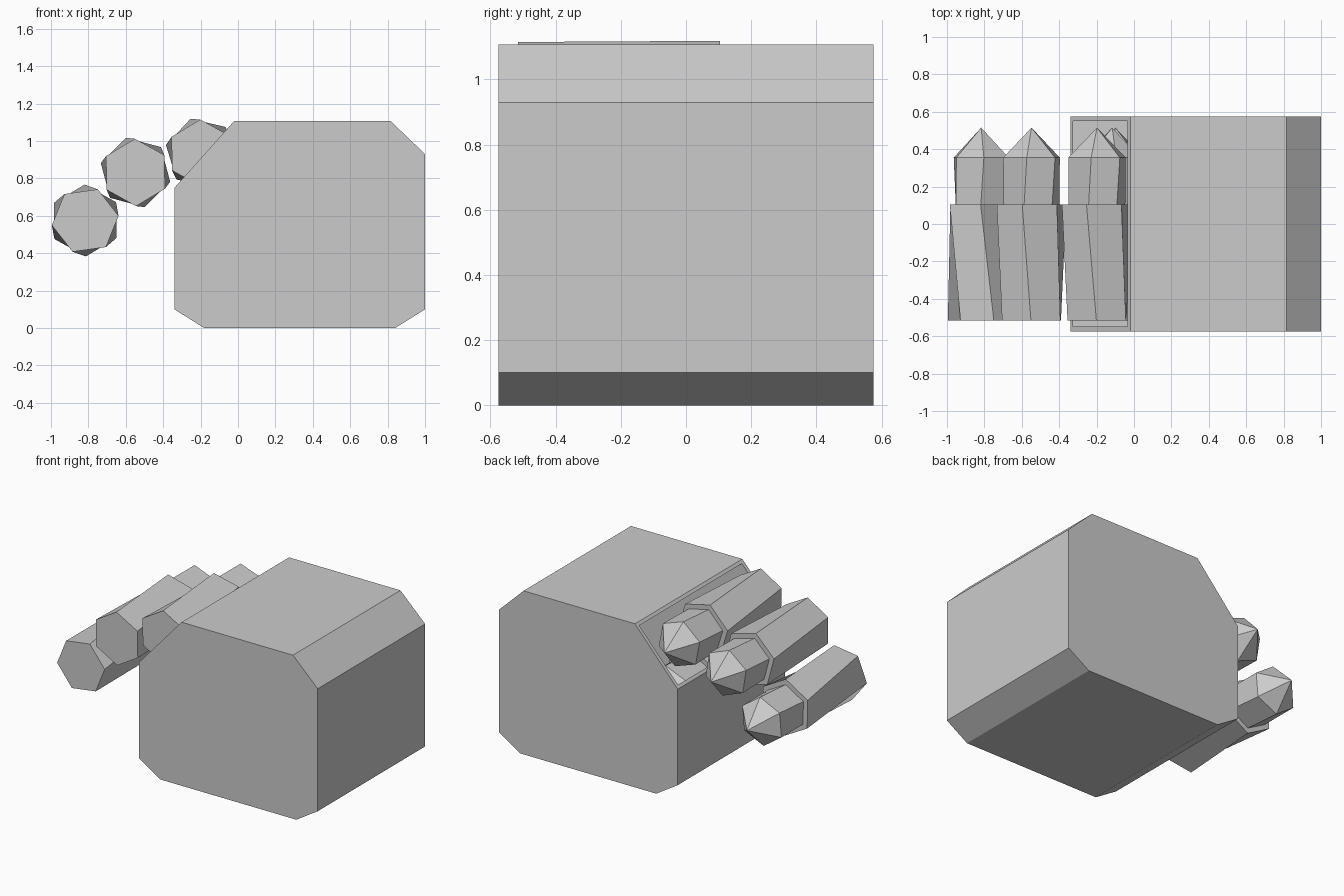
import bpy, bmesh
from math import cos, sin, radians

if "Cube" in bpy.data.objects:
    bpy.data.objects.remove(bpy.data.objects["Cube"])


def make_object(name, bm):
    bmesh.ops.recalc_face_normals(bm, faces=bm.faces[:])
    mesh = bpy.data.meshes.new(name)
    bm.to_mesh(mesh)
    bm.free()
    obj = bpy.data.objects.new(name, mesh)
    bpy.context.collection.objects.link(obj)
    return obj


def prism(name, profile, y0, y1):
    bm = bmesh.new()
    face = bm.faces.new([bm.verts.new((x, y0, z)) for x, z in profile])
    ext = bmesh.ops.extrude_face_region(bm, geom=[face])
    verts = [g for g in ext["geom"] if isinstance(g, bmesh.types.BMVert)]
    bmesh.ops.translate(bm, verts=verts, vec=(0, y1 - y0, 0))
    return make_object(name, bm)


def loft(name, cx, cz, rings, tip=None):
    # rings: (y, radius, start angle), six sides each
    bm = bmesh.new()
    loops = []
    for y, r, a in rings:
        loops.append([bm.verts.new((cx + r * cos(radians(a + 60 * i)), y,
                                    cz + r * sin(radians(a + 60 * i)))) for i in range(6)])
    for a, b in zip(loops, loops[1:]):
        for i in range(6):
            j = (i + 1) % 6
            bm.faces.new((a[i], a[j], b[j], b[i]))
    bm.faces.new(loops[0])
    if tip is None:
        bm.faces.new(loops[-1])
    else:
        t = bm.verts.new((cx, tip, cz))
        for i in range(6):
            bm.faces.new((loops[-1][i], loops[-1][(i + 1) % 6], t))
    return make_object(name, bm)


# Chamfered box
box = prism("ammunition_box",
            [(-0.18, 0), (0.84, 0), (1, 0.10), (1, 0.93), (0.815, 1.108),
             (-0.02, 1.108), (-0.34, 0.75), (-0.34, 0.10)], -0.575, 0.575)

# Hollow interior, open through the slanted face
cutter = prism("box_hollow_cutter",
               [(-0.325, 0.12), (-0.325, 0.767), (-0.40, 0.834), (-0.11, 1.16),
                (-0.035, 1.091), (0.80, 1.09), (0.97, 0.92), (0.97, 0.12)], -0.548, 0.55)
cutter.hide_render = True
cutter.hide_viewport = True
mod = box.modifiers.new("hollow", "BOOLEAN")
mod.operation = "DIFFERENCE"
mod.solver = "EXACT"
mod.object = cutter

# Cartridges spilling out of the box: x, z, base angle, twist
belt = [(-0.817, 0.575, 8, 23), (-0.548, 0.832, 31, 14), (-0.198, 0.935, 31, 16),
        (-0.117, 0.60, 10, 18), (-0.10, 0.30, 31, 15)]
for n, (x, z, a, twist) in enumerate(belt, 1):
    loft(f"cartridge_case_{n}", x, z, [(-0.515, 0.18, a), (0.105, 0.192, a + twist)])
    loft(f"bullet_tip_{n}", x, z, [(0.09, 0.155, a + twist), (0.355, 0.162, a + twist - 6)], tip=0.515)
